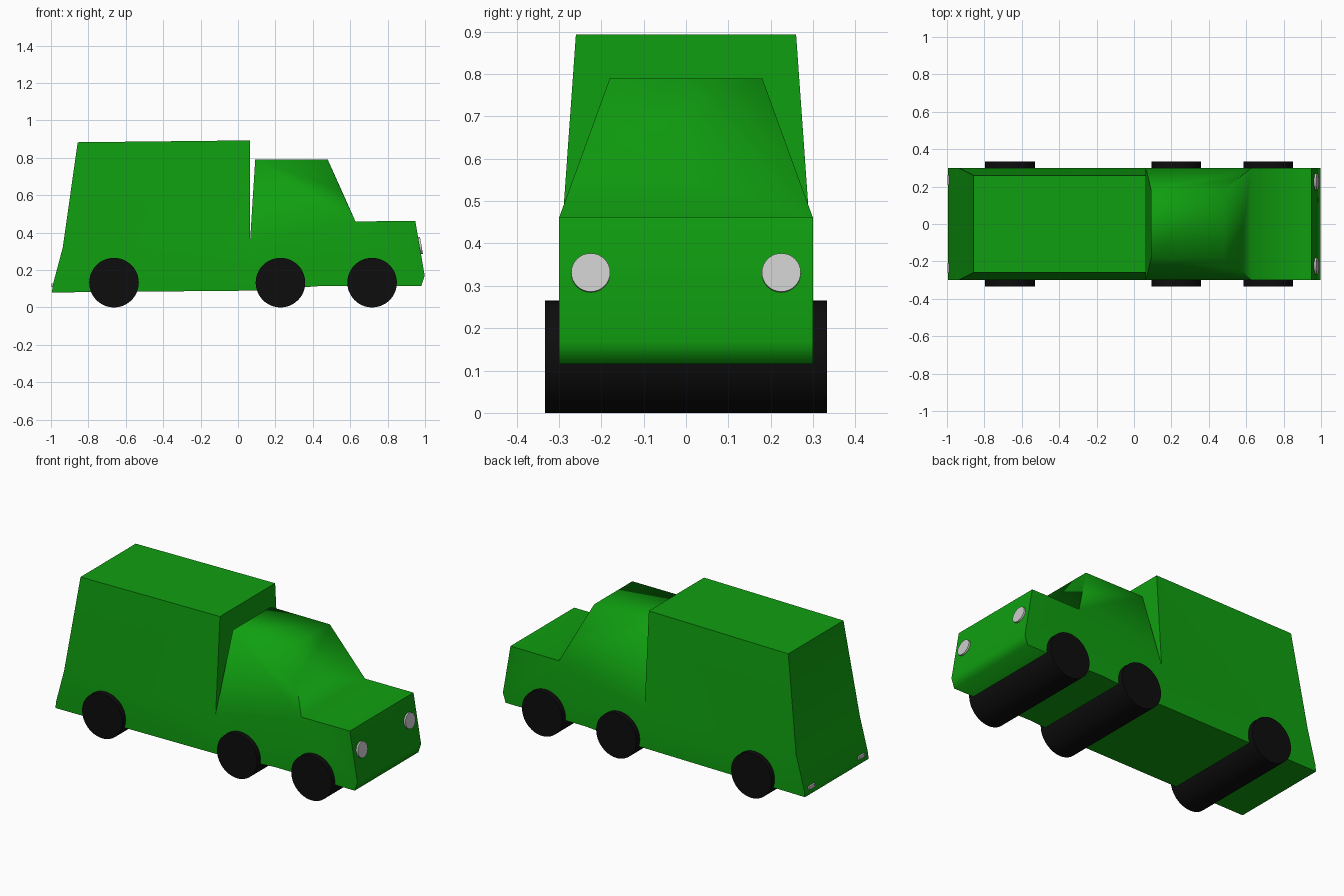
import bpy, bmesh, math
from mathutils import Matrix, Vector

if "Cube" in bpy.data.objects:
    bpy.data.objects.remove(bpy.data.objects["Cube"])


def paint(name, rgb):
    mat = bpy.data.materials.new(name)
    mat.diffuse_color = (*rgb, 1)
    mat.use_nodes = True
    mat.node_tree.nodes["Principled BSDF"].inputs["Base Color"].default_value = mat.diffuse_color
    return mat


green = paint("green_paint", (0.005, 0.345, 0.005))
black = paint("black_rubber", (0.004, 0.004, 0.004))


def make_object(name, bm, mat=None):
    mesh = bpy.data.meshes.new(name)
    bm.to_mesh(mesh)
    bm.free()
    if mat:
        mesh.materials.append(mat)
    obj = bpy.data.objects.new(name, mesh)
    bpy.context.collection.objects.link(obj)
    return obj


def disc(name, radius, depth, location, axis, segments, mat=None):
    turn = Vector((0, 0, 1)).rotation_difference(Vector(axis)).to_matrix().to_4x4()
    bm = bmesh.new()
    bmesh.ops.create_cone(bm, cap_ends=True, segments=segments, radius1=radius,
                          radius2=radius, depth=depth,
                          matrix=Matrix.Translation(location) @ turn)
    for f in bm.faces:
        f.smooth = len(f.verts) == 4
    for e in bm.edges:
        e.smooth = all(f.smooth for f in e.link_faces)
    return make_object(name, bm, mat)


# Body outline: x, half width, z, running round the side of the truck
outline = [
    (-0.995, 0.30, 0.08), (-0.99, 0.30, 0.12), (-0.937, 0.30, 0.32),
    (-0.857, 0.26, 0.883), (0.063, 0.26, 0.893), (0.063, 0.30, 0.33),
    (0.092, 0.18, 0.79), (0.48, 0.18, 0.79), (0.5525, 0.24, 0.625),
    (0.628, 0.30, 0.46), (0.948, 0.30, 0.462), (0.998, 0.30, 0.17),
    (0.98, 0.30, 0.115), (0.45, 0.30, 0.115), (0.10, 0.30, 0.09),
]
# Side panels: cargo box, rear skirt, cab, nose
panels = [(2, 3, 4, 5), (0, 1, 2, 5, 14), (5, 6, 7, 8, 9),
          (5, 9, 10, 11, 12, 13, 14)]

bm = bmesh.new()
near = [bm.verts.new((x, -w, z)) for x, w, z in outline]
far = [bm.verts.new((x, w, z)) for x, w, z in outline]
for side in (near, far):
    for panel in panels:
        bm.faces.new([side[i] for i in panel])
# Strips across the width; the windscreen (7 to 9) is one panel
for i in range(len(outline)):
    j = (i + 1) % len(outline)
    if i not in (7, 8):
        bm.faces.new((near[i], near[j], far[j], far[i]))
bm.faces.new(near[7:10] + far[9:6:-1])
bmesh.ops.recalc_face_normals(bm, faces=bm.faces)
for f in bm.faces:
    f.smooth = True
# The cab blends softly into the upper windscreen; other corners stay crisp
soft = {near[7], far[7]}
for e in bm.edges:
    e.smooth = (e.calc_face_angle(0) < math.radians(75)
                or any(v in soft for v in e.verts))
make_object("truck_body", bm, green)

# Three full-width wheel rollers
for name, x in (("rear", -0.663), ("middle", 0.227), ("front", 0.717)):
    disc(name + "_wheels", 0.1325, 0.666, (x, 0, 0.1325), (0, 1, 0), 48, black)

# Headlights on the sloping nose and small tail lights
for label, s in (("right", -1), ("left", 1)):
    disc(label + "_headlight", 0.046, 0.02, (0.971, s * 0.225, 0.33),
         (0.29, 0, 0.05), 32)
    bm = bmesh.new()
    bmesh.ops.create_cube(bm, size=1, matrix=Matrix.Translation((-0.99, s * 0.235, 0.118))
                          @ Matrix.Diagonal((0.016, 0.055, 0.02, 1)))
    make_object(label + "_tail_light", bm)
